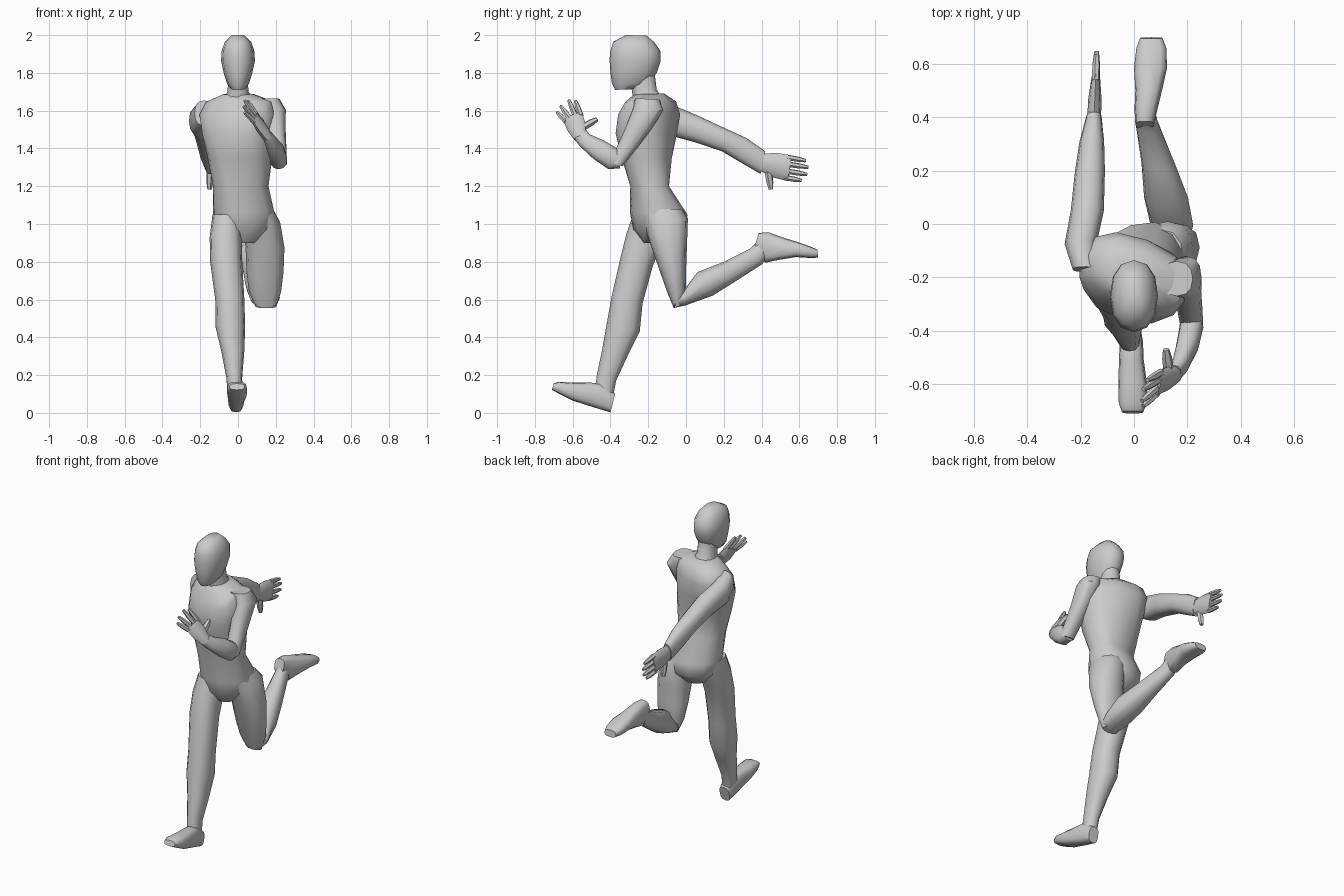
import bpy, bmesh, math
from mathutils import Vector as V


def loft(name, rings, n=12, power=0.85):
    """Skin a tube over rings given as (centre, half-axis u, half-axis v)."""
    bm = bmesh.new()
    loops = []
    for c, u, v in rings:
        loop = []
        for i in range(n):
            a = 2 * math.pi * i / n
            cu, sv = (math.copysign(abs(t) ** power, t) for t in (math.cos(a), math.sin(a)))
            loop.append(bm.verts.new(c + u * cu + v * sv))
        loops.append(loop)
    for a, b in zip(loops, loops[1:]):
        for i in range(n):
            j = (i + 1) % n
            bm.faces.new((a[i], a[j], b[j], b[i]))
    bm.faces.new(loops[0])
    bm.faces.new(loops[-1])
    bmesh.ops.recalc_face_normals(bm, faces=bm.faces)
    me = bpy.data.meshes.new(name)
    bm.to_mesh(me)
    bm.free()
    ob = bpy.data.objects.new(name, me)
    bpy.context.collection.objects.link(ob)
    bpy.ops.object.select_all(action='DESELECT')
    ob.select_set(True)
    bpy.context.view_layer.objects.active = ob
    bpy.ops.object.shade_smooth_by_angle(angle=math.radians(50))
    return ob


def body(name, sections, **kw):
    """Sections: x centre, half width, side-view edge points y1,z1 and y2,z2, twist."""
    rings = []
    for x, hw, y1, z1, y2, z2, *tw in sections:
        t = math.radians(tw[0]) if tw else 0
        u = V((math.cos(t), math.sin(t), 0)) * hw
        v = V((-math.sin(t) * (y2 - y1) / 2, (y2 - y1) / 2, (z2 - z1) / 2))
        rings.append((V((x, (y1 + y2) / 2, (z1 + z2) / 2)), u, v))
    return loft(name, rings, **kw)


def finger(name, p, q, r):
    d = (q - p).normalized()
    u = d.orthogonal().normalized()
    w = d.cross(u)
    loft(name, [(p, u * r, w * r), (p.lerp(q, 0.6), u * r * 0.95, w * r * 0.95),
                (q, u * r * 0.6, w * r * 0.6)], n=6, power=1)


def hand(side, wrist, knuckle, half, tips, thumb):
    wrist, knuckle, half = V(wrist), V(knuckle), V(half)
    t = (knuckle - wrist).cross(half).normalized()
    loft(side + "_palm", [(wrist, half * 0.6, t * 0.026),
                          (wrist.lerp(knuckle, 0.5), half * 0.95, t * 0.025),
                          (knuckle, half, t * 0.016)], n=8)
    for k, tip in zip((0.78, 0.27, -0.27, -0.78), tips):
        base = knuckle + half * k + (wrist - knuckle) * 0.12
        finger(side + "_finger", base, V(tip), 0.015)
    finger(side + "_thumb", V(thumb[0]), V(thumb[1]), 0.02)


# Head and neck
body("head", [
    (0, .035, -.375, 1.71, -.25, 1.715), (0, .058, -.392, 1.745, -.20, 1.74),
    (0, .076, -.40, 1.80, -.155, 1.80), (0, .09, -.405, 1.87, -.135, 1.86),
    (0, .086, -.40, 1.92, -.135, 1.915), (0, .07, -.385, 1.965, -.17, 1.965),
    (0, .035, -.32, 2.0, -.21, 1.998)], power=.9)
body("neck", [(0, .075, -.28, 1.64, -.12, 1.66), (0, .055, -.285, 1.70, -.155, 1.71),
              (0, .052, -.30, 1.77, -.165, 1.79)])

# Torso, shoulders and hips twisted against each other
body("torso", [
    (.02, .07, -.22, .90, -.07, .90, 20), (.03, .145, -.265, .97, -.01, .97, 20),
    (.03, .165, -.285, 1.06, -.005, 1.05, 18), (.015, .148, -.295, 1.2, -.09, 1.2, 8),
    (.01, .172, -.34, 1.35, -.075, 1.35, -6), (0, .195, -.36, 1.48, -.06, 1.48, -16),
    (0, .215, -.33, 1.58, -.06, 1.58, -22), (.01, .19, -.295, 1.645, -.08, 1.65, -22),
    (0, .08, -.27, 1.685, -.12, 1.69, -20)])

# Supporting leg and its foot
body("supporting_leg", [
    (-.06, .075, -.28, 1.05, -.06, 1.05), (-.065, .085, -.315, .95, -.12, .91),
    (-.063, .085, -.345, .83, -.175, .78), (-.043, .077, -.395, .61, -.23, .58),
    (-.04, .078, -.42, .47, -.245, .43), (-.027, .06, -.445, .33, -.305, .31),
    (-.02, .042, -.472, .2, -.37, .17), (-.015, .04, -.48, .13, -.385, .09)])
body("supporting_foot", [
    (-.01, .035, -.40, .003, -.375, .10), (-.01, .044, -.44, .015, -.45, .158),
    (-.01, .046, -.50, .033, -.51, .16), (-.005, .054, -.60, .065, -.60, .16),
    (-.005, .052, -.67, .10, -.675, .165), (-.005, .04, -.71, .122, -.70, .155)], power=.7)

# Trailing leg, thigh hanging and shin kicked back
body("trailing_thigh", [
    (.10, .085, -.25, 1.08, -.02, 1.08), (.125, .098, -.22, .99, .01, 1.03),
    (.143, .103, -.18, .87, .005, .88), (.143, .098, -.135, .74, .0, .75),
    (.143, .085, -.10, .64, .0, .64), (.148, .055, -.065, .555, -.02, .57)])
body("trailing_shin", [
    (.148, .06, -.065, .555, -.045, .62), (.142, .08, .0, .57, -.01, .65),
    (.12, .082, .14, .62, .06, .745), (.09, .062, .26, .695, .20, .80),
    (.05, .043, .40, .785, .34, .87), (.045, .038, .44, .83, .37, .90)])
body("trailing_foot", [
    (.04, .035, .36, .87, .385, .953), (.045, .043, .42, .795, .44, .955),
    (.055, .05, .49, .81, .51, .93), (.062, .062, .58, .825, .59, .905),
    (.065, .056, .66, .82, .66, .88), (.065, .042, .70, .822, .695, .865)], power=.7)

# Bent arm held in front
body("bent_upper_arm", [
    (.16, .06, -.27, 1.665, -.14, 1.66), (.195, .058, -.28, 1.61, -.12, 1.60),
    (.20, .052, -.32, 1.51, -.185, 1.50), (.208, .048, -.36, 1.42, -.26, 1.40),
    (.215, .044, -.405, 1.33, -.335, 1.305)])
body("bent_forearm", [
    (.215, .04, -.35, 1.295, -.35, 1.375), (.215, .045, -.41, 1.29, -.365, 1.40),
    (.20, .043, -.49, 1.345, -.43, 1.44), (.17, .032, -.565, 1.415, -.51, 1.475),
    (.15, .027, -.595, 1.455, -.53, 1.50)])
hand("bent_arm", (.16, -.56, 1.455), (.085, -.60, 1.57), (.01, .05, .02),
     [(.05, -.585, 1.652), (.035, -.62, 1.655), (.03, -.663, 1.625), (.035, -.682, 1.592)],
     [(.13, -.55, 1.51), (.12, -.47, 1.555)])

# Straight arm swung back
body("swung_arm", [
    (-.18, .05, -.18, 1.52, -.16, 1.655), (-.20, .06, -.09, 1.47, -.06, 1.625),
    (-.175, .062, .04, 1.435, .06, 1.575), (-.165, .056, .19, 1.385, .21, 1.505),
    (-.158, .046, .30, 1.32, .32, 1.455), (-.15, .028, .395, 1.265, .42, 1.385)])
hand("swung_arm", (-.15, .385, 1.33), (-.143, .55, 1.295), (0, .012, .068),
     [(-.14, .635, 1.335), (-.14, .648, 1.30), (-.14, .642, 1.262), (-.14, .612, 1.23)],
     [(-.148, .435, 1.28), (-.15, .45, 1.183)])
